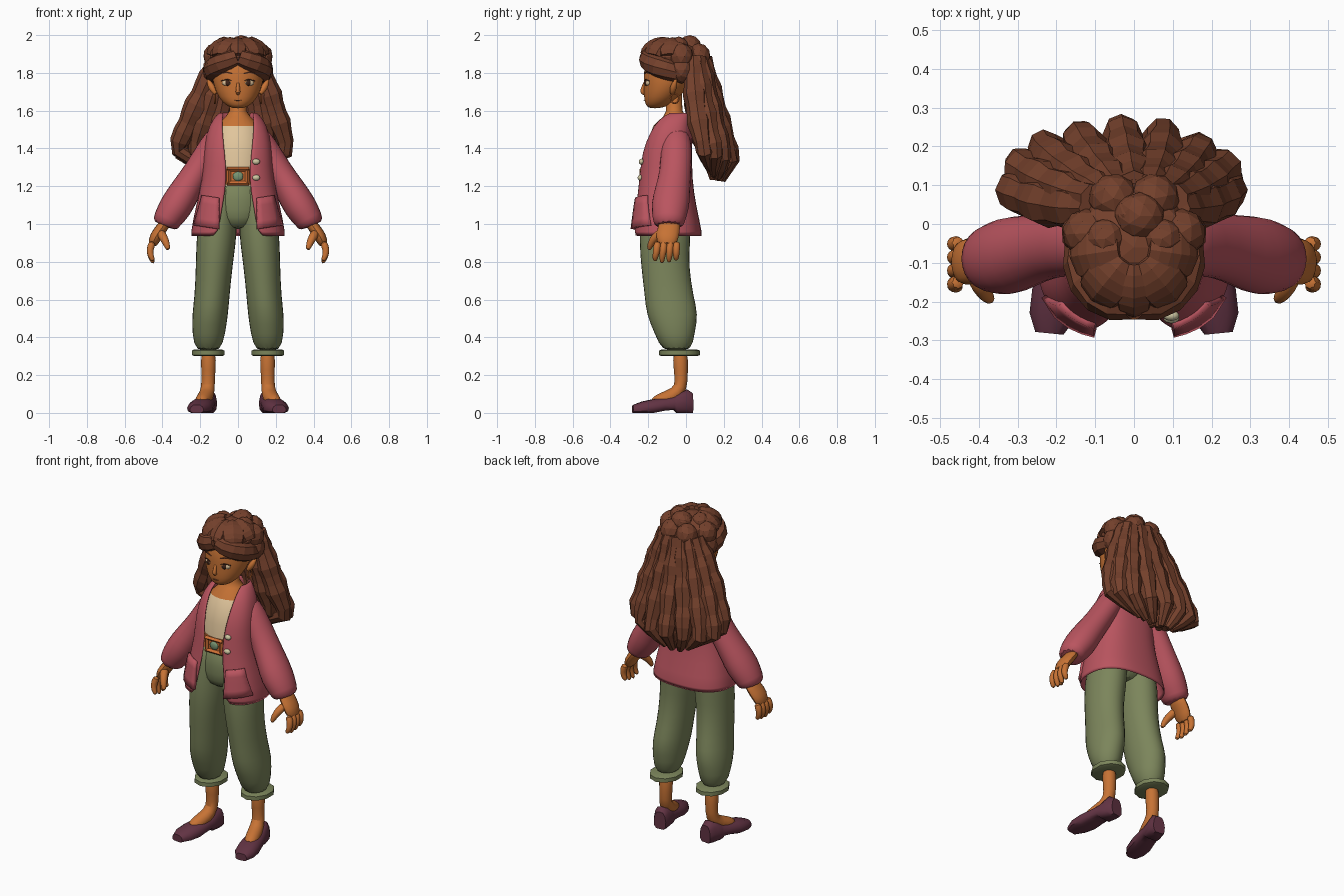
import bpy, bmesh
from math import sin, cos, asin, pi, radians
from mathutils import Vector, Matrix

cube = bpy.data.objects.get("Cube")
if cube:
    bpy.data.objects.remove(cube)


def material(name, *rgb):
    mat = bpy.data.materials.new(name)
    mat.use_nodes = True
    mat.diffuse_color = (*rgb, 1)
    mat.node_tree.nodes["Principled BSDF"].inputs["Base Color"].default_value = (*rgb, 1)
    return mat


hair = material("brown hair", .175, .052, .025)
skin = material("warm skin", .57, .17, .035)
rose = material("rose knit", .49, .09, .115)
green = material("olive cloth", .2, .235, .105)
plum = material("plum leather", .125, .034, .058)
cream = material("cream shirt", .75, .56, .33)
bone = material("pale button", .62, .57, .36)
orange = material("orange leather", .62, .16, .035)
teal = material("teal stone", .19, .3, .17)
dark = material("dark brown", .05, .018, .01)


def finish(name, bm, mat, smooth=True, subdiv=0, thick=0):
    """Turn a bmesh into a shaded object with optional thickness and subdivision."""
    bmesh.ops.recalc_face_normals(bm, faces=bm.faces)
    mesh = bpy.data.meshes.new(name)
    bm.to_mesh(mesh)
    bm.free()
    mesh.materials.append(mat)
    for face in mesh.polygons:
        face.use_smooth = smooth
    if smooth:
        mesh.set_sharp_from_angle(angle=radians(50))
    obj = bpy.data.objects.new(name, mesh)
    bpy.context.collection.objects.link(obj)
    if thick:
        solid = obj.modifiers.new("Thickness", 'SOLIDIFY')
        solid.thickness, solid.offset = thick, 0
    if subdiv:
        sub = obj.modifiers.new("Smooth", 'SUBSURF')
        sub.levels = sub.render_levels = subdiv
    return obj


def bridge(name, rings, mat, closed=True, **style):
    """Join a list of point rings into a surface."""
    bm = bmesh.new()
    rows = [[bm.verts.new(p) for p in ring] for ring in rings]
    n = len(rows[0])
    for a, b in zip(rows, rows[1:]):
        for i in range(n if closed else n - 1):
            j = (i + 1) % n
            bm.faces.new((a[i], a[j], b[j], b[i]))
    if closed:
        bm.faces.new(rows[0])
        bm.faces.new(rows[-1])
    return finish(name, bm, mat, **style)


def loft(name, rows, mat, side=1, n=14, **style):
    """Stack of level ellipses: centre x, centre y, height, radius x, radius y."""
    turn = [2 * pi * i / n for i in range(n)]
    rings = [[(side * x + rx * sin(a), y - ry * cos(a), z) for a in turn]
             for x, y, z, rx, ry in rows]
    return bridge(name, rings, mat, **style)


def tube(name, points, radii, mat, n=8, wide=1, ref=(0, 1, 0), **style):
    points, ref, rings = [Vector(p) for p in points], Vector(ref), []
    for i, (p, r) in enumerate(zip(points, radii)):
        t = (points[min(i + 1, len(points) - 1)] - points[max(i - 1, 0)]).normalized()
        u = (ref - t * ref.dot(t)).normalized()
        v = t.cross(u)
        rings.append([p + r * (wide * u * cos(a) + v * sin(a))
                      for a in (2 * pi * k / n for k in range(n))])
    return bridge(name, rings, mat, **style)


def blob(name, loc, scale, mat, turn=0, **style):
    bm = bmesh.new()
    place = Matrix.LocRotScale(Vector(loc), Matrix.Rotation(turn, 3, 'Z'), Vector(scale))
    bmesh.ops.create_icosphere(bm, subdivisions=2, radius=1, matrix=place)
    return finish(name, bm, mat, **style)


# Cardigan: height, half width, centre y, half depth, half opening
COAT = [(.93, .25, -.10, .185, .105), (1.1, .215, -.11, .155, .08),
        (1.24, .18, -.11, .135, .055), (1.38, .175, -.105, .13, .07),
        (1.48, .16, -.085, .112, .08), (1.55, .13, -.066, .094, .085),
        (1.59, .09, -.035, .06, .075)]


def power(v):
    return abs(v) ** .8 * (1 if v > 0 else -1)


def coat_front(x, z):
    """Depth of the cardigan front at a given width and height."""
    for a, b in zip(COAT, COAT[1:]):
        if a[0] <= z <= b[0]:
            f = (z - a[0]) / (b[0] - a[0])
            _, rx, cy, ry, _ = [p + (q - p) * f for p, q in zip(a, b)]
            return cy - ry * power(cos(asin((abs(x) / rx) ** 1.25)))


rings = []
for z, rx, cy, ry, gap in COAT:
    start = asin((gap / rx) ** 1.25)
    angles = [start + (2 * pi - 2 * start) * k / 24 for k in range(25)]
    rings.append([(rx * power(sin(a)), cy - ry * power(cos(a)), z) for a in angles])
bridge("cardigan", rings, rose, closed=False, thick=.016, subdiv=1)

# Torso, with skin above the neckline
torso = loft("torso", [(0, -.11, 1.2, .13, .115), (0, -.105, 1.38, .145, .115),
                       (0, -.085, 1.52, .115, .088), (0, -.06, 1.57, .065, .06),
                       (0, -.062, 1.6, .044, .043), (0, -.065, 1.7, .044, .043)], cream, n=20)
torso.data.materials.append(skin)
for face in torso.data.polygons:
    face.material_index = int(face.center.z > 1.53)

# Trousers seat, belt and buckle
loft("trouser_seat", [(0, -.115, z, rx, ry) for z, rx, ry in
     ((1.26, .125, .116), (1.12, .16, .13), (1.03, .15, .128), (.97, .08, .09))],
     green, subdiv=1)
loft("belt", [(0, -.11, z, .138, .122) for z in (1.21, 1.295)], orange, n=24)
for z in (1.215, 1.29):
    tube("buckle_bar", [(-.058, -.235, z), (.058, -.235, z)], (.012, .012), orange, n=4)
for x in (-.05, .05):
    tube("buckle_side", [(x, -.235, 1.215), (x, -.235, 1.29)], (.012, .012), orange, n=4)
blob("buckle_stone", (0, -.234, 1.252), (.029, .01, .026), teal)

# Buttons on one side
for z in (1.33, 1.245):
    blob("button", (.096, coat_front(.096, z) - .01, z), (.021, .014, .016), bone)

# Head and face
loft("head", [(0, -.165, 1.612, .03, .03), (0, -.15, 1.63, .068, .066),
              (0, -.13, 1.67, .105, .094), (0, -.097, 1.74, .134, .128),
              (0, -.085, 1.8, .14, .142), (0, -.08, 1.88, .13, .13),
              (0, -.07, 1.94, .09, .09)], skin, n=20, subdiv=1)
tube("nose", [(0, -.215, 1.76), (0, -.228, 1.72), (0, -.234, 1.7), (0, -.215, 1.685)],
     (.006, .011, .015, .01), skin, ref=(1, 0, 0), subdiv=1)
blob("mouth", (0, -.217, 1.655), (.02, .007, .003), hair)

for s in (1, -1):
    blob("eye_white", (s * .06, -.205, 1.747), (.027, .009, .016), cream, turn=s * .4)
    blob("iris", (s * .055, -.211, 1.747), (.014, .008, .016), dark, turn=s * .4)
    tube("upper_lash", [(s * x, y, z) for x, y, z in
         ((.03, -.218, 1.757), (.058, -.214, 1.766), (.09, -.195, 1.757))],
         (.002, .003, .002), dark, n=5, ref=(0, 0, 1))
    tube("eyebrow", [(s * x, y, z) for x, y, z in
         ((.03, -.22, 1.795), (.06, -.213, 1.803), (.09, -.194, 1.797))],
         (.002, .004, .002), hair, n=5, ref=(0, 0, 1))
    tube("ear", [(s * x, y, z) for x, y, z in
         ((.115, -.075, 1.685), (.132, -.07, 1.71), (.148, -.062, 1.74), (.162, -.05, 1.77))],
         (.01, .02, .019, .004), skin, subdiv=1)
    hoop = [(s * .122, -.06 + .022 * sin(a), 1.665 + .026 * cos(a))
            for a in (2 * pi * k / 12 for k in range(13))]
    tube("earring", hoop, [.005] * 13, orange, n=5, ref=(1, 0, 0))

    # Sleeve and hand
    tube("sleeve", [(s * x, y, z) for x, y, z in
         ((.08, -.055, 1.5), (.14, -.05, 1.405), (.215, -.055, 1.28), (.275, -.07, 1.185),
          (.33, -.085, 1.09), (.378, -.09, 1.02), (.39, -.09, .985))],
         (.064, .076, .074, .084, .094, .076, .072), rose, n=12, wide=1.15, subdiv=1)
    tube("palm", [(s * x, y, z) for x, y, z in
         ((.37, -.085, 1.03), (.405, -.09, .975), (.437, -.1, .935), (.457, -.1, .88))],
         (.032, .034, .036, .027), skin, wide=1.9, subdiv=1)
    for k in range(4):
        y, drop = -.15 + .034 * k, .012 * abs(k - 1.3)
        tube("finger", [(s * .45, y, .91), (s * .468, y - .004, .865),
                        (s * .463, 1.08 * y, .83), (s * .447, 1.1 * y, .786 + drop)],
             (.022, .021, .018, .011), skin, subdiv=1)
    tube("thumb", [(s * .415, -.12, .96), (s * .395, -.165, .93),
                   (s * .378, -.188, .895), (s * .368, -.198, .86)],
         (.028, .025, .02, .011), skin, subdiv=1)

    # Patch pocket following the cardigan front
    grid = []
    for v in range(5):
        z = 1.145 - .165 * v / 4
        row = [.1 + u / 4 * (.085 + .045 * v / 4) for u in range(5)]
        grid.append([(s * x, coat_front(x, z) - .012, z + .15 * (x - .15)) for x in row])
    bridge("pocket", grid, rose, closed=False, thick=.022)

    # Trouser leg, rolled cuff, shin and foot
    loft("trouser_leg", [(.07, -.11, 1.25, .07, .11), (.09, -.11, 1.12, .09, .125),
                         (.109, -.11, 1.0, .106, .138), (.116, -.112, .9, .108, .138),
                         (.126, -.112, .78, .1, .13), (.137, -.09, .62, .095, .132),
                         (.148, -.072, .52, .098, .142), (.155, -.06, .42, .09, .108),
                         (.158, -.048, .32, .07, .08)], green, side=s, subdiv=1)
    loft("trouser_cuff", [(.158, -.035, z, r, 1.2 * r) for z, r in
         ((.3, .077), (.306, .09), (.33, .09), (.336, .077))], green, side=s, n=10)
    tube("shin_and_foot", [(s * x, y, z) for x, y, z in
         ((.156, -.03, .34), (.157, -.028, .22), (.158, -.022, .13), (.17, -.075, .085),
          (.19, -.14, .06), (.2, -.18, .045))],
         (.046, .038, .036, .045, .042, .032), skin, n=12, ref=(1, 0, 0), subdiv=1)

    # Shoe: distance from heel, half width, height, sole lift
    rings = []
    for d, w, h, lift in ((0, .038, .105, 0), (.03, .05, .125, 0), (.085, .052, .1, 0),
                          (.1, .054, .09, .016), (.15, .06, .08, .012),
                          (.21, .065, .073, 0), (.27, .06, .06, 0), (.317, .036, .042, 0)):
        ring = []
        for k in range(12):
            a = 2 * pi * k / 12
            up = min(max(.45 + .6 * sin(a), 0), 1)
            across = w * power(cos(a)) * (1.08 - .16 * up)
            ring.append((s * (.155 + .2 * d + across), .035 - d + .1 * across,
                         lift + (h - lift) * up))
        rings.append(ring)
    bridge("shoe", rings, plum)

# Hair cap
blob("hair_base", (0, -.06, 1.885), (.155, .165, .09), hair, smooth=False)


def on_cap(azimuth, elevation, grow=1):
    flat = cos(elevation) * grow
    return Vector((.135 * sin(azimuth) * flat, -.06 - .15 * cos(azimuth) * flat,
                   1.85 + .1 * sin(elevation)))


# Broad locks from the crown, resting on a band swept aside from the parting
steps = [i / 6 for i in range(7)]
for k in range(-2, 3):
    az = radians(41 * k)
    path = [on_cap(az, radians(76 - 58 * t)) for t in steps]
    tube("crown_lock", path, [.057 * sin(pi * (.18 + .6 * t)) ** .5 for t in steps], hair,
         n=8, wide=1.4 if k else 1, ref=(cos(az), sin(az), 0), smooth=False)
for s in (1, -1):
    path = [on_cap(s * radians(3 + 107 * t), radians(20 - 58 * t), 1.04 + .14 * t * t)
            for t in steps]
    tube("front_band", path, [.05 * sin(pi * (.22 + .6 * t)) ** .5 for t in steps], hair,
         n=8, wide=1.15, ref=(0, 0, 1), smooth=False)

# Rounded tufts on the crown and the back of the head
for elevation, count, size in ((-20, 5, .066), (22, 4, .064), (56, 3, .054)):
    for k in range(count):
        az = pi + radians(150) * (k / (count - 1) - .5)
        blob("back_tuft", on_cap(az, radians(elevation)), (size, size, size * 1.1), hair,
             turn=az, smooth=False)
blob("crown_tuft", (.015, .02, 1.942), (.064, .062, .058), hair, smooth=False)

# Long locks flaring down the back, in an outer and inner layers
for layer, count, scale in (("outer_lock", 9, 1.05), ("middle_lock", 7, .7),
                            ("inner_lock", 4, .35)):
    for k in range(count):
        a = pi * k / (count - 1)
        path, radii = [], []
        for i in range(13):
            t = i / 12
            spread = scale * (.1 + .22 * t - 1.1 * max(0, t - .82))
            path.append((spread * cos(a) - .04 * t, .04 + .085 * t * t + .5 * spread * sin(a),
                         1.88 - .59 * t - .06 * t * sin(a)))
            ripple = 1 + .1 * sin(2 * i + 2 * k)
            radii.append(.061 * ripple * sin(pi * (.16 + .81 * t)) ** .5)
        tube(layer, path, radii, hair, n=8, ref=(-sin(a), cos(a), 0), smooth=False)
